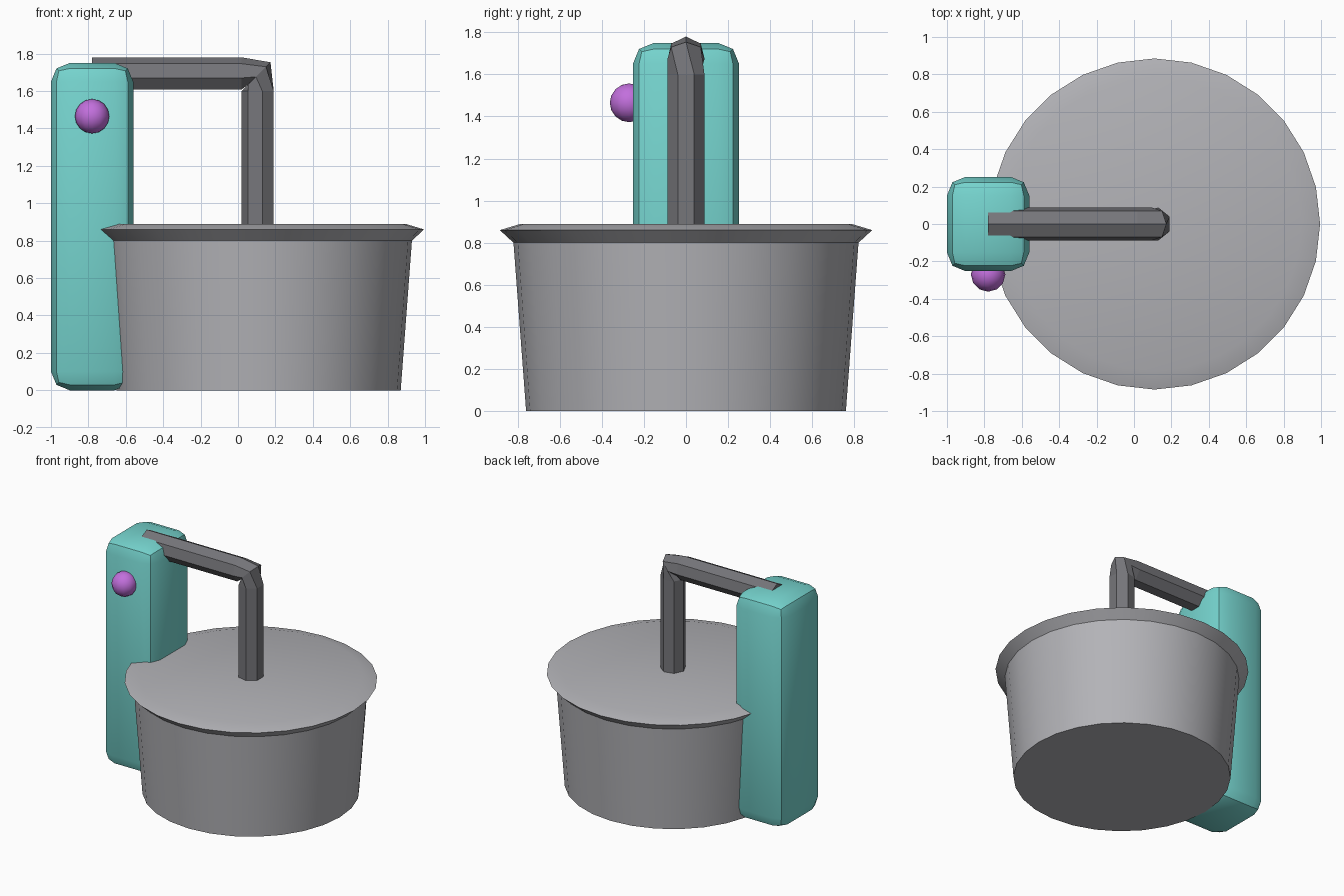
import bpy, bmesh, math
from mathutils import Vector

if "Cube" in bpy.data.objects:
    bpy.data.objects.remove(bpy.data.objects["Cube"], do_unlink=True)


def material(name, rgb):
    m = bpy.data.materials.new(name)
    m.use_nodes = True
    m.diffuse_color = (*rgb, 1)
    m.node_tree.nodes["Principled BSDF"].inputs["Base Color"].default_value = (*rgb, 1)
    return m


light_grey = material("light grey", (0.45, 0.45, 0.475))
dark_grey = material("dark grey", (0.18, 0.18, 0.195))
teal = material("teal", (0.18, 0.66, 0.62))
purple = material("purple", (0.54, 0.16, 0.72))


def finish(name, bm, mat, smooth=True):
    bmesh.ops.recalc_face_normals(bm, faces=bm.faces[:])
    mesh = bpy.data.meshes.new(name)
    bm.to_mesh(mesh)
    bm.free()
    mesh.materials.append(mat)
    ob = bpy.data.objects.new(name, mesh)
    bpy.context.collection.objects.link(ob)
    if smooth:
        bpy.ops.object.select_all(action="DESELECT")
        ob.select_set(True)
        bpy.context.view_layer.objects.active = ob
        bpy.ops.object.shade_smooth_by_angle(angle=math.radians(31))
    return ob


def loft(bm, rings):
    """Skin a list of equal-length point rings and cap both ends."""
    loops = [[bm.verts.new(p) for p in ring] for ring in rings]
    n = len(loops[0])
    for a, b in zip(loops, loops[1:]):
        for i in range(n):
            j = (i + 1) % n
            bm.faces.new((a[i], a[j], b[j], b[i]))
    bm.faces.new(loops[0])
    bm.faces.new(loops[-1])


def ring(center, u, v, radius, sides, turn=0.0):
    center, u, v = Vector(center), Vector(u).normalized(), Vector(v).normalized()
    angles = [turn + math.tau * i / sides for i in range(sides)]
    return [center + radius * (u * math.cos(a) + v * math.sin(a)) for a in angles]


# Tapered tub with a flared rim and closed lid
bm = bmesh.new()
profile = [(0.76, 0), (0.82, 0.8), (0.885, 0.86), (0.785, 0.89)]
loft(bm, [ring((0.11, 0, z), (1, 0, 0), (0, 1, 0), r, 28) for r, z in profile])
finish("tub", bm, light_grey)

# Upright post with softened edges
bm = bmesh.new()
bmesh.ops.create_cube(bm, size=1)
bmesh.ops.scale(bm, vec=(0.44, 0.505, 1.75), verts=bm.verts[:])
bmesh.ops.translate(bm, vec=(-0.78, 0, 0.875), verts=bm.verts[:])
bmesh.ops.bevel(bm, geom=bm.edges[:], offset=0.1, segments=2, profile=0.5,
                affect="EDGES", clamp_overlap=True)
finish("post", bm, teal)

# Seven-sided arm that bends down into the lid
bm = bmesh.new()
half = math.pi / 7
side = (0, 1, 0)
up, out, diagonal = (0, 0, 1), (1, 0, 0), (1, 0, 1)
loft(bm, [
    ring((-0.78, 0, 1.69), up, side, 0.09, 7),
    ring((0.02, 0, 1.69), up, side, 0.09, 7),
    ring((0.11, 0, 1.69), diagonal, side, 0.09, 7),
    ring((0.11, 0, 1.6), out, side, 0.09, 7, half),
    ring((0.11, 0, 0.85), out, side, 0.09, 7, half),
])
finish("arm", bm, dark_grey, smooth=False)

# Round knob on the front of the post
bm = bmesh.new()
bmesh.ops.create_uvsphere(bm, u_segments=12, v_segments=8, radius=0.092)
bmesh.ops.translate(bm, vec=(-0.78, -0.27, 1.465), verts=bm.verts[:])
finish("knob", bm, purple)
